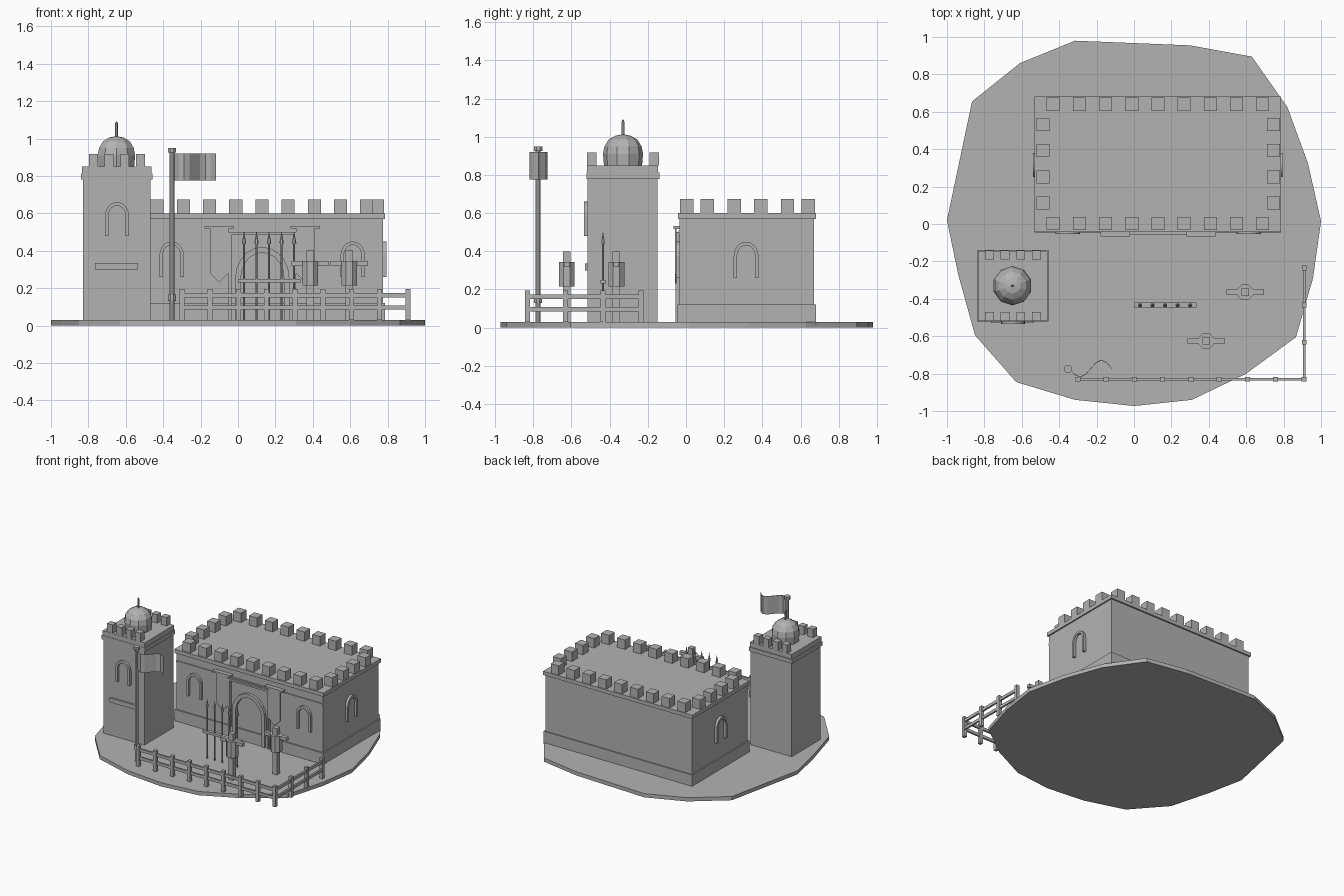
import bpy, bmesh, math
from mathutils import Matrix, Vector

if "Cube" in bpy.data.objects:
    bpy.data.objects.remove(bpy.data.objects["Cube"])

stone = bpy.data.materials.new("grey_stone")
stone.diffuse_color = (0.45, 0.45, 0.45, 1)
stone.use_nodes = True
stone.node_tree.nodes["Principled BSDF"].inputs["Base Color"].default_value = stone.diffuse_color


def finish(name, bm):
    bmesh.ops.recalc_face_normals(bm, faces=bm.faces)
    me = bpy.data.meshes.new(name)
    bm.to_mesh(me)
    bm.free()
    me.materials.append(stone)
    ob = bpy.data.objects.new(name, me)
    bpy.context.collection.objects.link(ob)
    return ob


def add_box(bm, x0, x1, y0, y1, z0, z1):
    m = Matrix.Translation(((x0 + x1) / 2, (y0 + y1) / 2, (z0 + z1) / 2)) @ \
        Matrix.Diagonal((x1 - x0, y1 - y0, z1 - z0, 1))
    bmesh.ops.create_cube(bm, size=1, matrix=m)


def boxes(name, items):
    bm = bmesh.new()
    for b in items:
        add_box(bm, *b)
    return finish(name, bm)


def add_cone(bm, x, y, z0, z1, r0, r1, n=8):
    rot = Matrix.Rotation(math.pi / n, 4, 'Z')
    bmesh.ops.create_cone(bm, cap_ends=True, segments=n, radius1=r0, radius2=r1,
                          depth=z1 - z0,
                          matrix=Matrix.Translation((x, y, (z0 + z1) / 2)) @ rot)


def cones(name, items):
    bm = bmesh.new()
    for c in items:
        add_cone(bm, *c)
    return finish(name, bm)


def prism(name, pts, vec):
    """Extrude a closed outline along a vector."""
    bm = bmesh.new()
    f = bm.faces.new([bm.verts.new(p) for p in pts])
    g = bmesh.ops.extrude_face_region(bm, geom=[f])
    bmesh.ops.translate(bm, vec=vec,
                        verts=[v for v in g["geom"] if isinstance(v, bmesh.types.BMVert)])
    return finish(name, bm)


def arch_frame(name, loc, angle, w, h, t, depth):
    """Open arch moulding; loc is the bottom centre on the wall."""
    def line(hw, top):
        spring = h - w * 1.15
        pts = [(-hw, 0, 0)]
        for i in range(11):
            a = math.pi * (1 - i / 10)
            pts.append((hw * math.cos(a), 0, spring + (top - spring) * math.sin(a)))
        return pts + [(hw, 0, 0)]
    ob = prism(name, line(w, h) + line(w - t, h - t)[::-1], Vector((0, -depth, 0)))
    ob.location = loc
    ob.rotation_euler.z = angle


# ground slab
outline = [(-1, .02), (-.866, .655), (-.61, .86), (-.315, .98), (.3, .955), (.63, .895),
           (.82, .625), (.93, .325), (1, .015), (.957, -.29), (.866, -.605), (.6, -.8),
           (.31, -.94), (0, -.973), (-.315, -.94), (-.63, -.845), (-.85, -.595), (-.94, -.27)]
prism("ground", [(x, y, 0) for x, y in outline], Vector((0, 0, .03)))

# main hall with plinth, cornice and string course
boxes("hall_walls", [(-.52, .775, -.033, .67, .02, .6)])
boxes("hall_plinth", [(-.53, .785, -.045, .68, .02, .12)])
boxes("hall_cornice", [(-.533, .786, -.043, .682, .57, .6)])
boxes("hall_string_course", [(-.52, .775, -.04, -.03, .495, .51)])


def merlon(x, y, s, z0, z1):
    return (x - s, x + s, y - s, y + s, z0, z1)


m = [merlon(.128 + .14 * k, y, .035, .6, .675) for k in range(-4, 5) for y in (.003, .64)]
m += [merlon(x, .112 + .14 * k, .035, .6, .675) for k in range(4) for x in (-.487, .745)]
boxes("hall_merlons", m)

# hall openings
for x in (-.355, .613):
    arch_frame("hall_front_window", (x, -.033, .26), 0, .065, .19, .018, .02)
arch_frame("hall_right_window", (.775, .315, .26), math.pi / 2, .065, .19, .018, .02)
arch_frame("hall_left_window", (-.52, .315, .26), -math.pi / 2, .065, .19, .018, .02)
arch_frame("gate_arch", (.13, -.033, .03), 0, .145, .39, .03, .022)
boxes("gate_surround", [(-.05, .31, -.055, -.03, .485, .5),
                        (-.05, -.035, -.055, -.03, .03, .485),
                        (.295, .31, -.055, -.03, .03, .485)])

# hanging banners and their rods
for x in (-.1, .36):
    prism("wall_banner", [(x - .05, -.05, .52), (x + .05, -.05, .52), (x + .05, -.05, .28),
                          (x, -.05, .23), (x - .05, -.05, .28)], Vector((0, -.008, 0)))
    boxes("banner_rod", [(x - .078, x + .078, -.066, -.033, .518, .532)])

# tower
boxes("tower_walls", [(-.83, -.467, -.515, -.15, .02, .85)])
boxes("tower_cornice", [(-.84, -.457, -.522, -.14, .78, .812)])
boxes("tower_parapet", [(-.833, -.463, -.519, -.146, .812, .85)])
boxes("tower_merlons", [merlon(-.647 + .083 * k, y, .024, .85, .917)
                        for k in (-1.5, -.5, .5, 1.5) for y in (-.494, -.166)])
arch_frame("tower_window", (-.647, -.515, .48), 0, .064, .18, .018, .02)
boxes("tower_ledge", [(-.765, -.535, -.53, -.51, .3, .335)])

# dome: stacked rings over a short drum
cx, cy, n = -.65, -.33, 10
rings = [(.1, .85), (.105, .91), (.097, .95), (.075, .985), (.042, 1.005)]
bm = bmesh.new()
prev = None
for r, z in rings:
    ring = [bm.verts.new((cx + r * math.sin(2 * math.pi * i / n),
                          cy + r * math.cos(2 * math.pi * i / n), z)) for i in range(n)]
    if prev:
        for i in range(n):
            j = (i + 1) % n
            bm.faces.new((prev[i], prev[j], ring[j], ring[i]))
    prev = ring
top = bm.verts.new((cx, cy, 1.013))
for i in range(n):
    bm.faces.new((prev[i], prev[(i + 1) % n], top))
finish("tower_dome", bm)
cones("dome_finial", [(cx, cy, 1.0, 1.08, .008, .008, 6), (cx, cy, 1.08, 1.09, .008, .003, 6)])

# flagpole and waving flag
px, py = -.353, -.775
cones("flagpole", [(px, py, .03, .93, .014, .014)])
cones("flagpole_fittings", [(px, py, .925, .95, .024, .024), (px, py, .13, .165, .022, .022)])
wave = [(px + .008 + .227 * i / 8, py - .045 * math.sin(2 * math.pi * i / 8)) for i in range(9)]
prism("flag", [(x, y, .775) for x, y in wave] + [(x, y + .004, .775) for x, y in wave[::-1]],
      Vector((0, 0, .145)))

# corner fence
posts = [(-.3 + .151 * i, -.83) for i in range(9)] + [(.91, -.83 + .198 * i) for i in (1, 2, 3)]
boxes("fence_posts", [(x - .013, x + .013, y - .013, y + .013, .03, .195) for x, y in posts])
rails = []
for z in (.085, .15):
    rails += [(-.31, .92, -.837, -.823, z, z + .023), (.903, .917, -.83, -.23, z, z + .023)]
boxes("fence_rails", rails)

# training dummies
for x, y in ((.594, -.365), (.387, -.625)):
    boxes("dummy_post", [(x - .02, x + .02, y - .02, y + .02, .03, .4)])
    cones("dummy_body", [(x, y, .215, .345, .045, .045)])
    boxes("dummy_arms", [(x - .1, x + .1, y - .014, y + .014, .318, .345)])

# spear rack
boxes("spear_rack_bar", [(0, .333, -.447, -.42, .23, .25)])
sx = [.032 + .067 * i for i in range(5)]
cones("spear_shafts", [(x, -.435, .03, .45, .006, .006, 6) for x in sx])
cones("spear_tips", [(x, -.435, .44, .505, .012, 0, 6) for x in sx])
